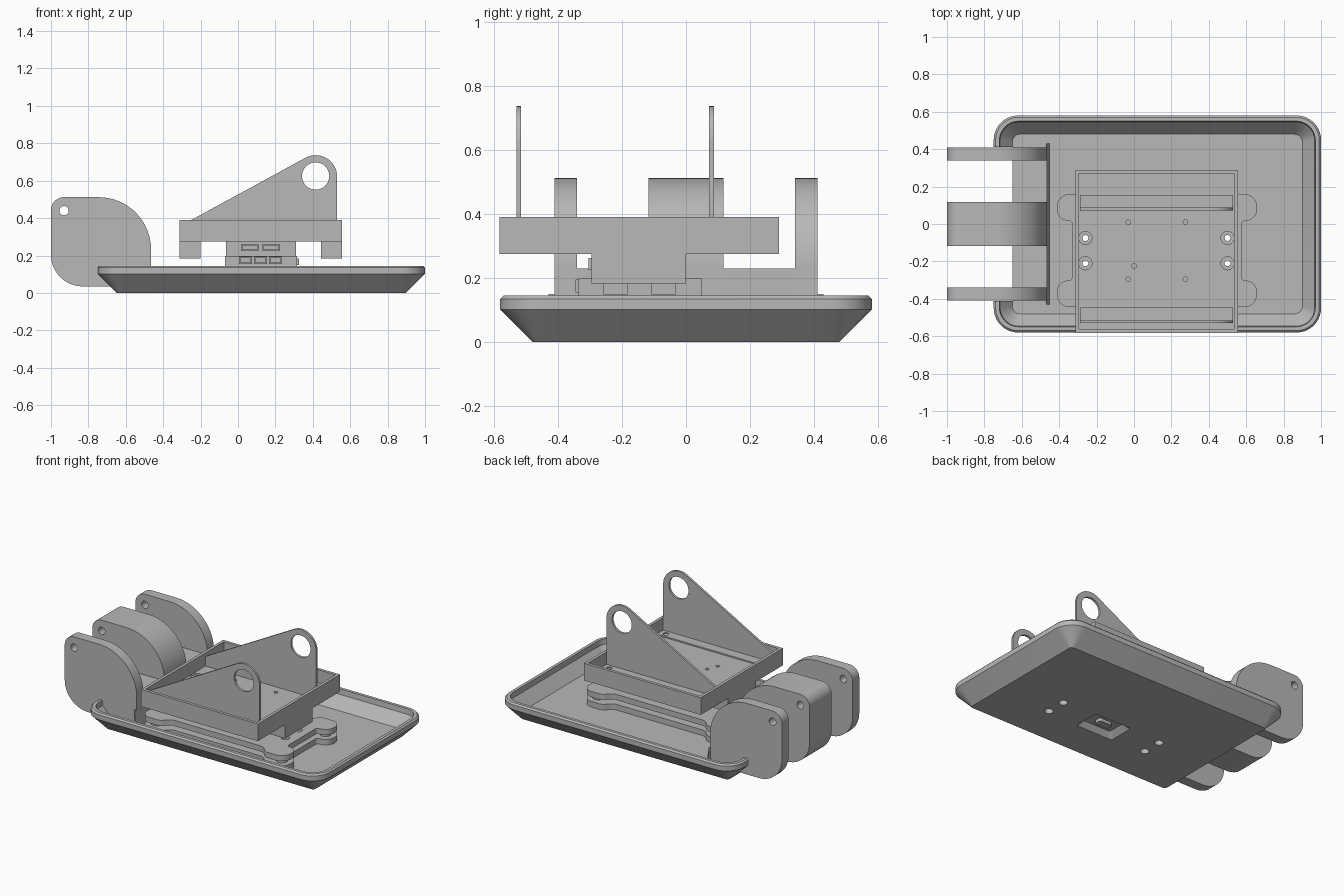
import bpy, bmesh, math
from mathutils import Vector

cube = bpy.data.objects.get("Cube")
if cube:
    bpy.data.objects.remove(cube)

grey = bpy.data.materials.new("plain_grey")
grey.use_nodes = True
COLOUR = (0.48, 0.48, 0.48, 1)
grey.diffuse_color = COLOUR
grey.node_tree.nodes["Principled BSDF"].inputs["Base Color"].default_value = COLOUR
parts = []


def finish(name, bm):
    bmesh.ops.recalc_face_normals(bm, faces=bm.faces)
    mesh = bpy.data.meshes.new(name)
    bm.to_mesh(mesh)
    bm.free()
    mesh.materials.append(grey)
    ob = bpy.data.objects.new(name, mesh)
    bpy.context.collection.objects.link(ob)
    parts.append(ob)
    return ob


def rounded(corners, steps=10):
    """Outline from (x, y, radius) corners, convex or concave."""
    out = []
    for i, (x, y, r) in enumerate(corners):
        p = Vector((x, y))
        if r == 0:
            out.append(p)
            continue
        u = (Vector(corners[i - 1][:2]) - p).normalized()
        v = (Vector(corners[(i + 1) % len(corners)][:2]) - p).normalized()
        half = u.angle(v) / 2
        c = p + (u + v).normalized() * r / math.sin(half)
        a, b = (p + d * r / math.tan(half) - c for d in (u, v))
        turn = math.pi - 2 * half
        for k in range(steps + 1):
            s = k / steps
            out.append(c + (a * math.sin((1 - s) * turn) + b * math.sin(s * turn)) / math.sin(turn))
    return out


def rect(x0, x1, y0, y1, r=0):
    return rounded([(x0, y0, r), (x1, y0, r), (x1, y1, r), (x0, y1, r)])


def circle(x, y, r, n=28):
    return [Vector((x + r * math.cos(2 * math.pi * k / n), y + r * math.sin(2 * math.pi * k / n)))
            for k in range(n)]


def loft(name, levels, axis="z"):
    """Skin matching outlines given as (outline, position) and cap both ends."""
    bm = bmesh.new()
    add_loft(bm, levels, axis)
    return finish(name, bm)


def add_loft(bm, levels, axis="z"):
    rings = [[bm.verts.new((p.x, p.y, h) if axis == "z" else (p.x, h, p.y)) for p in pts]
             for pts, h in levels]
    for a, b in zip(rings, rings[1:]):
        for i in range(len(a)):
            j = (i + 1) % len(a)
            bm.faces.new((a[i], a[j], b[j], b[i]))
    bm.faces.new(rings[0])
    bm.faces.new(rings[-1])


def prism(name, pts, lo, hi, axis="z"):
    return loft(name, [(pts, lo), (pts, hi)], axis)


def box(name, x0, x1, y0, y1, z0, z1):
    return prism(name, rect(x0, x1, y0, y1), z0, z1)


def bores(spots, r, lo, hi):
    bm = bmesh.new()
    for x, y in spots:
        add_loft(bm, [(circle(x, y, r), lo), (circle(x, y, r), hi)])
    return finish("cutter", bm)


def cut(ob, cutter):
    mod = ob.modifiers.new("cut", "BOOLEAN")
    mod.operation, mod.solver, mod.object = "DIFFERENCE", "EXACT", cutter
    bpy.context.view_layer.objects.active = ob
    bpy.ops.object.modifier_apply(modifier=mod.name)
    parts.remove(cutter)
    bpy.data.objects.remove(cutter)


BOLTS = [(x, y) for x in (-0.26, 0.5) for y in (-0.21, -0.075)]
MID = Vector((0.1225, -0.1425))


# Flared base tray with rounded rim
def tray_ring(inset, r):
    return rect(-0.75 + inset, 1 - inset, -0.58 + inset, 0.58 - inset, r)


tray = loft("base_tray", [
    (tray_ring(0.102, 0.02), 0), (tray_ring(0, 0.13), 0.102), (tray_ring(0, 0.13), 0.135),
    (tray_ring(0.01, 0.12), 0.145), (tray_ring(0.03, 0.105), 0.145),
    (tray_ring(0.034, 0.1), 0.11), (tray_ring(0.1, 0.04), 0.036)])
cut(tray, box("cutter", -0.9, -0.648, -0.412, 0.412, -0.1, 0.3))
cut(tray, bores(BOLTS, 0.027, -0.1, 0.1))


# Tapered cable opening under the tray, with a socket inside
def opening(w, d):
    return rect(MID.x - w, MID.x + w, MID.y - d, MID.y + d, 0.015)


cut(tray, loft("cutter", [(opening(0.145, 0.095), -0.005), (opening(0.09, 0.055), 0.05)]))
prism("cable_socket", opening(0.05, 0.025), 0.015, 0.06)

# Hinge knuckles and the bar joining them
knuckle = rounded([(-1, 0.035, 0.17), (-0.465, 0.035, 0), (-0.465, 0.512, 0.28), (-1, 0.512, 0.07)], 16)
for name, y0, y1 in (("right_hinge", -0.41, -0.34), ("middle_hinge", -0.117, 0.117),
                     ("left_hinge", 0.34, 0.41)):
    hinge = prism(name, knuckle, y0, y1, "y")
    pin = circle(-0.93, 0.44, 0.025)
    cut(hinge, prism("cutter", pin, y0 - 0.1, y1 + 0.1, "y"))
box("hinge_bar", -0.65, -0.465, -0.345, 0.345, 0.03, 0.23)
prism("hinge_fillet", [Vector(p) for p in ((-0.47, 0.03), (-0.45, 0.03), (-0.47, 0.15))],
      -0.43, 0.43, "y")

# Pair of four-lobed damper plates
quarter = [(0.4525, 0.16, 0.02), (0.535, 0.16, 0.06), (0.535, 0.3025, 0.068),
           (0.39, 0.3025, 0.05), (0.34, 0.25, 0.05)]
lobes = []
for sx, sy in ((1, 1), (-1, 1), (-1, -1), (1, -1)):
    side = [(MID.x + sx * x, MID.y + sy * y, r) for x, y, r in quarter]
    lobes += side if sx * sy > 0 else side[::-1]
lobe_centres = [(MID.x + sx * 0.465, MID.y + sy * 0.232) for sx in (-1, 1) for sy in (-1, 1)]
outline = rounded(lobes)
for name, z0 in (("lower_damper_plate", 0.036), ("upper_damper_plate", 0.103)):
    plate = prism(name, outline, z0, z0 + 0.038)
    cut(plate, bores(BOLTS, 0.025, 0, 0.3))
for x, y in lobe_centres:
    prism("damper_post", circle(x, y, 0.035), 0.07, 0.107)

# Electronics hub between plates and holder
box("hub_base", -0.07, 0.315, -0.335, 0.05, 0.135, 0.198)
box("hub_body", -0.065, 0.31, -0.295, 0, 0.198, 0.276)


def port(x0, x1, y, z0, z1):
    shell = box("front_port", x0, x1, y - 0.01, y + 0.02, z0, z1)
    cut(shell, box("cutter", x0 + 0.008, x1 - 0.008, y - 0.05, y + 0.01, z0 + 0.008, z1 - 0.008))
    box("port_tongue", x0 + 0.02, x1 - 0.02, y - 0.006, y + 0.015, z0 + 0.016, z0 + 0.022)


for x in (0.015, 0.13):
    port(x, x + 0.095, -0.295, 0.225, 0.262)
for x in (0.005, 0.085, 0.165):
    port(x, x + 0.07, -0.335, 0.155, 0.195)
for y in (-0.22, -0.07):
    box("side_port", 0.3, 0.325, y - 0.037, y + 0.037, 0.148, 0.185)

# Open holder box with drilled floor
holder = box("holder_box", -0.313, 0.555, -0.582, 0.29, 0.275, 0.39)
cut(holder, box("cutter", -0.293, 0.535, -0.562, 0.27, 0.303, 0.5))
cut(holder, bores(BOLTS, 0.035, 0.29, 0.4))
cut(holder, bores(BOLTS, 0.016, 0.2, 0.4))
small = [(x, y) for x in (-0.03, 0.275) for y in (-0.295, 0.01)] + [(0, -0.225)]
cut(holder, bores(small, 0.012, 0.285, 0.4))

# Feet of the holder
for name, x0, x1 in (("right_foot", -0.313, -0.2), ("left_foot", 0.445, 0.555)):
    foot = box(name, x0, x1, -0.295, 0, 0.183, 0.277)
    cut(foot, bores(BOLTS, 0.016, 0.1, 0.4))

# Upright brackets, each with a foot strip
bracket = rounded([(-0.29, 0.295, 0), (0.53, 0.295, 0), (0.53, 0.815, 0.115), (-0.29, 0.368, 0)], 20)
for name, y, strip in (("front_bracket", -0.53, -0.515), ("back_bracket", 0.072, 0.087)):
    upright = prism(name, bracket, y, y + 0.015, "y")
    cut(upright, prism("cutter", circle(0.415, 0.625, 0.073, 40), y - 0.1, y + 0.1, "y"))
    foot = box(name + "_strip", -0.29, 0.53, strip, strip + 0.068, 0.3, 0.312)
    cut(foot, bores([(-0.245, strip + 0.035), (0.485, strip + 0.035)], 0.018, 0.305, 0.4))

# Smooth curved walls, keep hard edges
bpy.ops.object.select_all(action="DESELECT")
for ob in parts:
    ob.select_set(True)
bpy.context.view_layer.objects.active = tray
bpy.ops.object.shade_smooth_by_angle(angle=math.radians(25))
